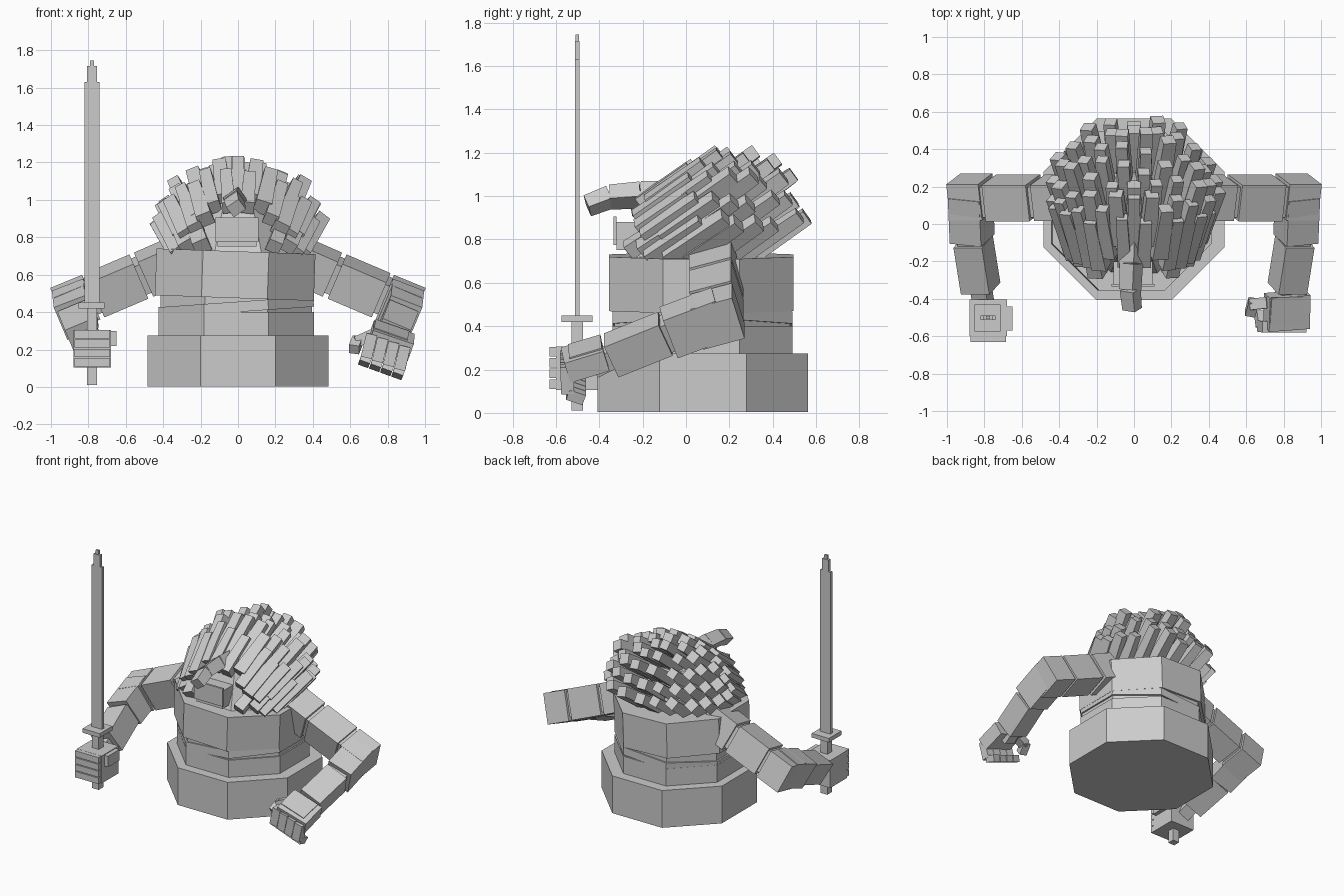
import bpy, bmesh, math, random
from mathutils import Vector, Matrix

if "Cube" in bpy.data.objects:
    bpy.data.objects.remove(bpy.data.objects["Cube"])

random.seed(4)
grey = bpy.data.materials.new("stone_grey")
grey.diffuse_color = (0.6, 0.6, 0.6, 1)
grey.use_nodes = True
grey.node_tree.nodes["Principled BSDF"].inputs["Base Color"].default_value = grey.diffuse_color


def finish(name, bm):
    bmesh.ops.recalc_face_normals(bm, faces=bm.faces)
    me = bpy.data.meshes.new(name)
    bm.to_mesh(me)
    bm.free()
    me.materials.append(grey)
    ob = bpy.data.objects.new(name, me)
    bpy.context.collection.objects.link(ob)
    return ob


def add_box(bm, lo, hi):
    lo, hi = Vector(lo), Vector(hi)
    s = hi - lo
    m = Matrix.Translation((lo + hi) / 2) @ Matrix.Diagonal((s.x, s.y, s.z, 1))
    bmesh.ops.create_cube(bm, size=1, matrix=m)


def add_beam(bm, a, b, w, h, side, taper=1.0):
    """Box from a to b, w wide along side, h thick across it."""
    a, b = Vector(a), Vector(b)
    d = (b - a).normalized()
    s = Vector(side)
    s = (s - d * s.dot(d)).normalized()
    u = d.cross(s)
    corners = ((-1, -1), (1, -1), (1, 1), (-1, 1))
    rings = [[bm.verts.new(p + s * (i * w * k / 2) + u * (j * h * k / 2)) for i, j in corners]
             for p, k in ((a, 1), (b, taper))]
    bm.faces.new(rings[0])
    bm.faces.new(rings[1])
    for i in range(4):
        j = (i + 1) % 4
        bm.faces.new((rings[0][i], rings[0][j], rings[1][j], rings[1][i]))


def boxes(name, *spans):
    bm = bmesh.new()
    for lo, hi in spans:
        add_box(bm, lo, hi)
    return finish(name, bm)


def beams(name, *specs):
    bm = bmesh.new()
    for s in specs:
        add_beam(bm, *s)
    return finish(name, bm)


def octagon(name, centre, apothem, z0, z1, top=1.0, tilt=(0, 0)):
    bm = bmesh.new()
    r = apothem / math.cos(math.pi / 8)
    m = (Matrix.Translation((centre[0], centre[1], (z0 + z1) / 2))
         @ Matrix.Rotation(math.radians(tilt[0]), 4, 'X') @ Matrix.Rotation(math.radians(tilt[1]), 4, 'Y')
         @ Matrix.Rotation(math.pi / 8, 4, 'Z'))
    bmesh.ops.create_cone(bm, cap_ends=True, segments=8, radius1=r, radius2=r * top,
                          depth=z1 - z0, matrix=m)
    return finish(name, bm)


# Stacked octagonal body
octagon("base", (0, 0.078), 0.485, 0.003, 0.275)
octagon("waist", (-0.01, 0.075), 0.415, 0.27, 0.40)
octagon("belt", (-0.01, 0.075), 0.405, 0.38, 0.50)
octagon("belly", (-0.01, 0.075), 0.415, 0.40, 0.455, 1, (0, -4))
octagon("chest", (-0.015, 0.07), 0.425, 0.475, 0.725, 1, (0, 2))
octagon("head_core", (0, 0.04), 0.31, 0.70, 0.98, 0.6)

# Face plate with a raised mouth
boxes("face_plate", ((-0.12, -0.335, 0.775), (0.11, -0.32, 0.905)),
      ((-0.11, -0.32, 0.75), (0.10, -0.2, 0.88)))

# Hooked snout in three pieces, turned on edge
snout = [(-0.01, -0.05, 1.00), (-0.015, -0.21, 1.005), (-0.02, -0.35, 0.995), (-0.01, -0.455, 0.955)]
diag = (0.8, 0, 0.6)
beams("snout", *[(snout[i], snout[i + 1], 0.105 - 0.01 * i, 0.095 - 0.01 * i, diag, 0.93) for i in range(3)])

# Swept-back block quills on a dome
bm = bmesh.new()
for elev, count in ((6, 22), (23, 21), (40, 17), (57, 12), (74, 7), (90, 1)):
    for i in range(count):
        az = 2 * math.pi * (i + (elev // 17 % 2) * 0.5) / count
        e = math.radians(elev)
        n = Vector((math.cos(e) * math.sin(az), -math.cos(e) * math.cos(az), math.sin(e)))
        if abs(n.x) < 0.42 and n.y < -0.5 and n.z < 0.7:
            continue
        p = Vector((0, 0.025, 0.725)) + Vector((n.x * 0.365, n.y * 0.33, n.z * 0.335))
        d = Vector((0.32 * n.x, 0.75, 0.50 + 0.06 * n.z)).normalized()
        size = random.uniform(0.072, 0.088)
        side = Vector((1, 0, -0.9 * n.x))
        length = random.uniform(0.20, 0.28)
        back = 0.02 if n.y < -0.6 else 0.08
        add_beam(bm, p - d * back, p + d * length, size, size, side, 0.82)
finish("quills", bm)

# Arms: sloping rolled upper arm, elbow block, forearm running forward
for sx, label in ((-1, "right"), (1, "left")):
    def P(x, y, z):
        return (sx * x, y, z)
    up = (0, 0.95, 0.3)
    roll = (0.92 * sx, 0, -0.39)
    beams(label + "_upper_arm",
          (P(0.30, 0.14, 0.69), P(0.505, 0.14, 0.60), 0.20, 0.21, up),
          (P(0.48, 0.14, 0.61), P(0.80, 0.14, 0.48), 0.17, 0.17, up),
          (P(0.53, 0.14, 0.59), P(0.765, 0.14, 0.49), 0.20, 0.21, up))
    beams(label + "_elbow", (P(0.785, 0.145, 0.48), P(0.955, 0.145, 0.41), 0.20, 0.21, up),
          (P(0.875, 0.16, 0.46), P(0.865, -0.08, 0.37), 0.18, 0.20, roll))
    beams(label + "_forearm", (P(0.865, -0.05, 0.38), P(0.84, -0.13, 0.35), 0.14, 0.14, roll),
          (P(0.86, -0.095, 0.365), P(0.82, -0.345, 0.265), 0.165, 0.165, roll),
          (P(0.82, -0.33, 0.265), P(0.805, -0.43, 0.215), 0.09, 0.09, roll))

# Fist around the grip
bm = bmesh.new()
add_box(bm, (-0.88, -0.60, 0.105), (-0.68, -0.405, 0.305))
for i in range(4):
    z = 0.118 + 0.05 * i
    add_box(bm, (-0.875, -0.63, z - 0.008), (-0.685, -0.595, z + 0.036))
add_box(bm, (-0.69, -0.57, 0.22), (-0.65, -0.44, 0.30))
finish("sword_fist", bm)

# Sword
boxes("sword_grip", ((-0.808, -0.527, 0.01), (-0.755, -0.475, 0.43)))
boxes("sword_guard", ((-0.852, -0.575, 0.42), (-0.713, -0.43, 0.45)))
boxes("sword_blade", ((-0.822, -0.512, 0.45), (-0.74, -0.49, 1.63)),
      ((-0.806, -0.512, 1.63), (-0.755, -0.49, 1.715)),
      ((-0.792, -0.509, 1.715), (-0.77, -0.493, 1.745)))

# Open hand: sloping palm, four hooked fingers, thumb
across = Vector((0.94, 0, -0.34))
bm = bmesh.new()
add_beam(bm, (0.82, -0.375, 0.275), (0.815, -0.555, 0.22), 0.23, 0.10, across)
add_beam(bm, (0.825, -0.39, 0.325), (0.815, -0.54, 0.28), 0.19, 0.012, across)
for i in range(4):
    o = across * (0.063 * (i - 1.5))
    knuckle = Vector((0.805, -0.55, 0.25)) + o
    bend = Vector((0.775, -0.545, 0.125)) + o
    tip = Vector((0.765, -0.47, 0.10)) + o
    add_beam(bm, knuckle, bend, 0.060, 0.06, across)
    add_beam(bm, bend, tip, 0.058, 0.05, across)
add_beam(bm, (0.72, -0.42, 0.28), (0.63, -0.43, 0.24), 0.06, 0.06, (0, 1, 0))
add_beam(bm, (0.64, -0.41, 0.25), (0.62, -0.48, 0.20), 0.055, 0.055, (1, 0, 0))
finish("open_hand", bm)
